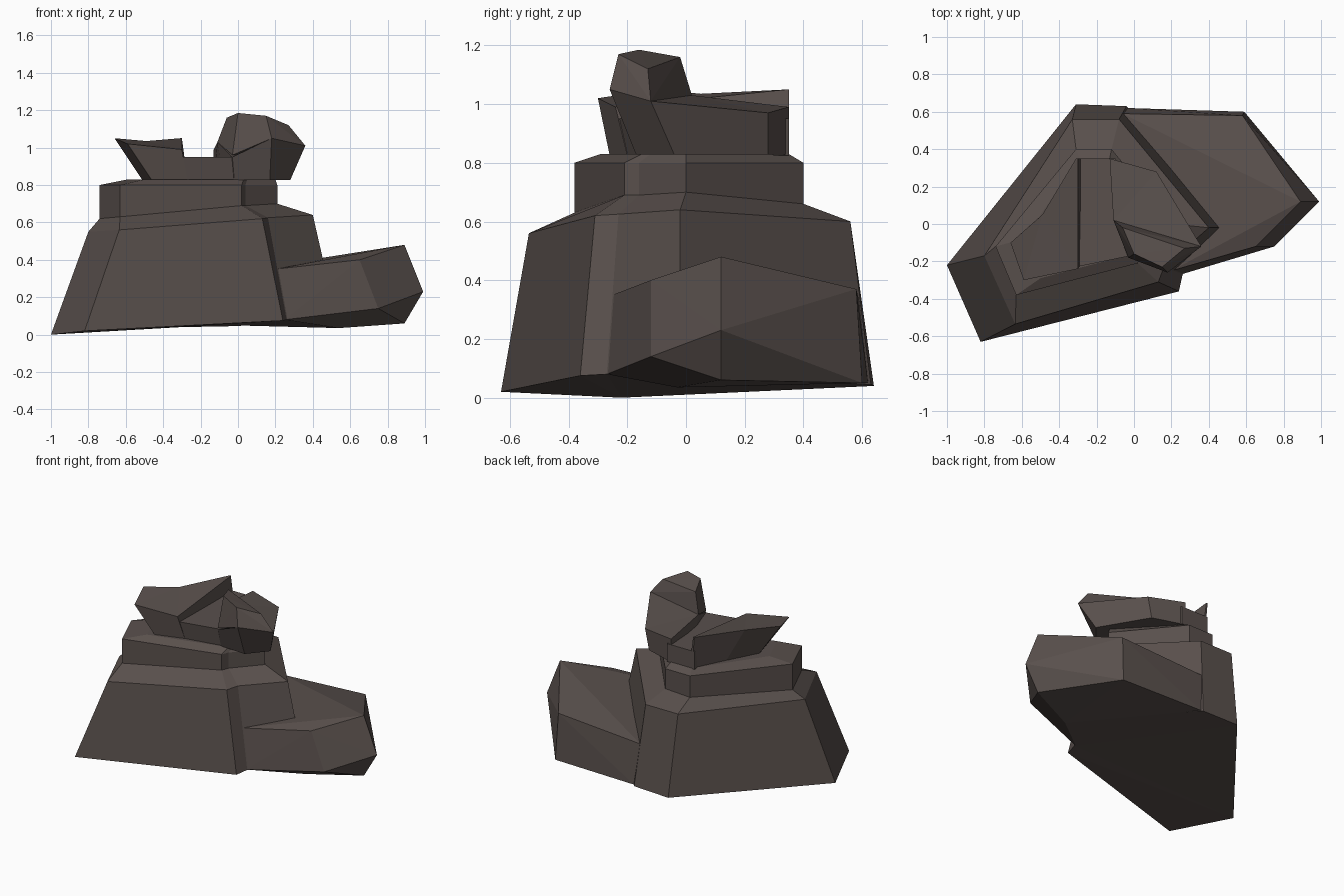
import bpy, bmesh

if "Cube" in bpy.data.objects:
    bpy.data.objects.remove(bpy.data.objects["Cube"])

stone = bpy.data.materials.new("dark_stone")
stone.diffuse_color = (0.10, 0.08, 0.073, 1)
stone.use_nodes = True
stone.node_tree.nodes["Principled BSDF"].inputs["Base Color"].default_value = stone.diffuse_color


def finish(name, bm):
    bmesh.ops.recalc_face_normals(bm, faces=bm.faces)
    me = bpy.data.meshes.new(name)
    bm.to_mesh(me)
    bm.free()
    me.materials.append(stone)
    ob = bpy.data.objects.new(name, me)
    bpy.context.collection.objects.link(ob)
    return ob


def loft(name, *rings):
    """Join rings of equal point count and cap both ends."""
    bm = bmesh.new()
    loops = [[bm.verts.new(p) for p in r] for r in rings]
    n = len(loops[0])
    for a, b in zip(loops, loops[1:]):
        for i in range(n):
            j = (i + 1) % n
            bm.faces.new((a[i], a[j], b[j], b[i]))
    caps = [bm.faces.new(loops[0][::-1]), bm.faces.new(loops[-1])]
    bmesh.ops.recalc_face_normals(bm, faces=bm.faces)
    bmesh.ops.triangulate(bm, faces=caps)
    return finish(name, bm)


def hull(name, points):
    bm = bmesh.new()
    for p in points:
        bm.verts.new(p)
    res = bmesh.ops.convex_hull(bm, input=bm.verts)
    junk = [g for g in res["geom_interior"] if isinstance(g, bmesh.types.BMVert)]
    bmesh.ops.delete(bm, geom=junk, context="VERTS")
    return finish(name, bm)


def flat(points, z):
    return [(x, y, z) for x, y in points]


# Tapered main mass with a sloping shoulder
shoulder = [(-.74, -.12, .62), (-.63, -.38, .63), (.02, -.21, .69), (.04, -.16, .69),
            (.21, 0, .70), (-.12, .40, .66), (-.31, .40, .65)]
loft("main_rock",
     [(-1, -.22, 0), (-.82, -.63, .02), (.24, -.36, .075), (.26, -.27, .08),
      (.53, -.02, .07), (-.04, .63, .045), (-.31, .64, .04)],
     [(-.8, -.17, .55), (-.635, -.535, .56), (.13, -.31, .62), (.16, -.23, .625),
      (.40, -.02, .64), (-.08, .56, .60), (-.33, .56, .60)],
     shoulder)

# Stepped slab with a chamfered top
loft("middle_ledge",
     shoulder,
     [(x, y, .80) for x, y, z in shoulder],
     flat([(-.59, -.08), (-.50, -.29), (.03, -.15), (.05, -.12),
           (.20, 0), (-.13, .35), (-.29, .35)], .83))

# Low boulder leaning on the right side
hull("side_boulder",
     [(.20, -.25, .35), (.65, -.12, .40), (.89, .12, .48), (.58, .58, .37),
      (-.06, .59, .33), (.75, -.12, .14), (.99, .12, .23), (.25, -.27, .08),
      (.54, -.03, .035), (.89, .12, .06), (.59, .60, .05), (.20, .61, .05),
      (-.03, .62, .05)])

# Flared crest on the left
loft("left_crest",
     flat([(-.51, -.08), (-.46, -.26), (-.27, -.20), (-.27, .35), (-.29, .35), (-.40, .13)], .825),
     [(-.66, -.10, 1.05), (-.59, -.30, 1.02), (-.30, -.24, .99), (-.30, .35, 1.05),
      (-.31, .35, 1.05), (-.49, .05, 1.035)])

# Flat channel between the crests
channel = [(-.31, -.23), (.03, -.16), (0, .1), (-.10, .35), (-.31, .35)]
loft("crest_channel", flat([(x, y * .9 if y < 0 else y) for x, y in channel], .825),
     flat(channel, .95))

# Overhanging right crest
loft("right_crest",
     flat([(-.08, .02), (-.02, -.16), (.17, -.17), (.28, -.04), (.09, .28), (-.13, .35)], .828),
     [(-.11, .02, 1.03), (-.03, -.18, .95), (.18, -.26, 1.05), (.36, -.12, 1.01),
      (.12, .28, .97), (-.13, .35, .99)])

# Knob standing on the right crest
hull("top_knob",
     [(-.11, .02, 1.03), (-.03, -.18, .96), (.18, -.26, 1.05), (.36, -.12, 1.01),
      (-.06, -.02, 1.16), (0, -.16, 1.185), (.15, -.23, 1.17), (.27, -.13, 1.12)])
